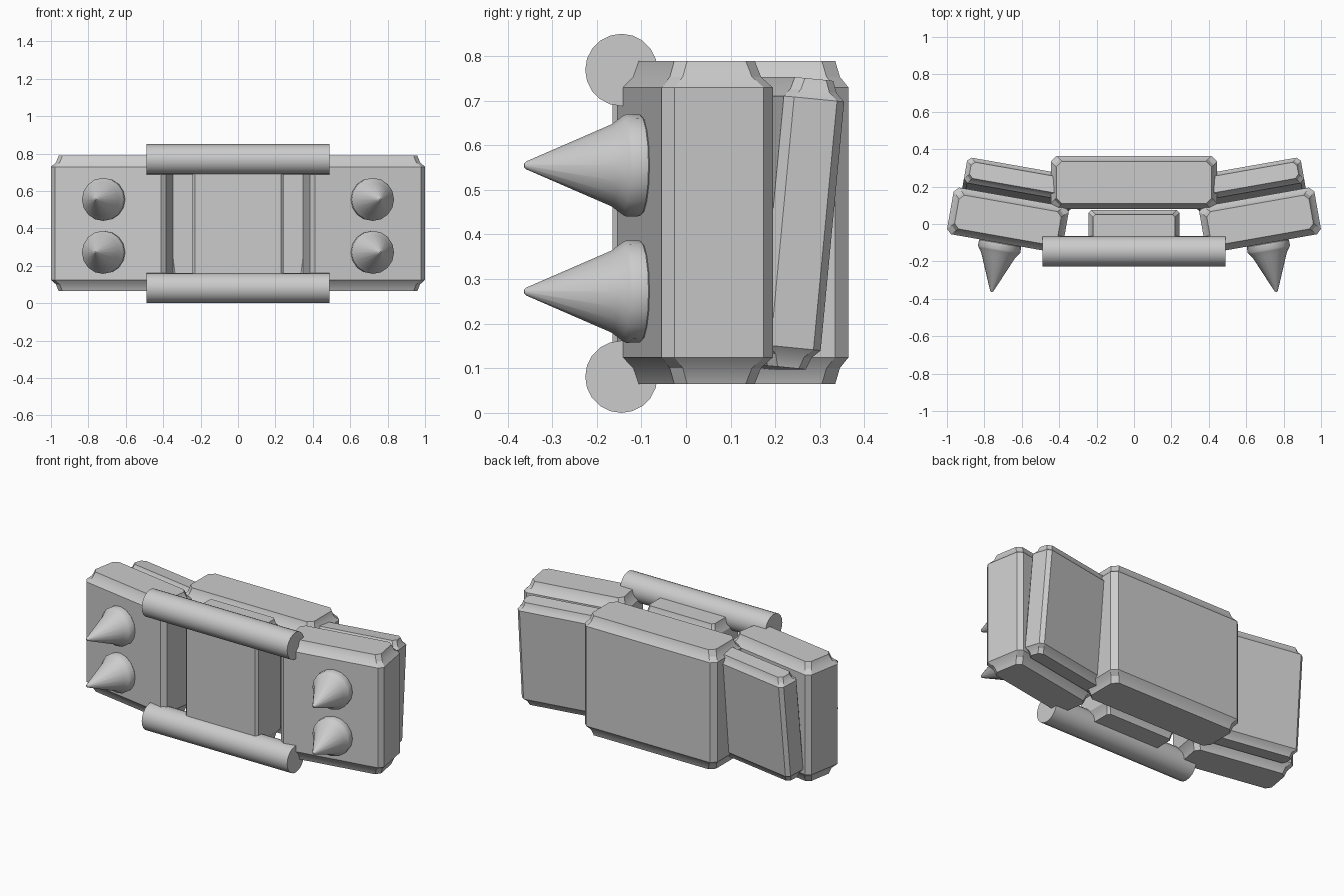
import bpy
import math
from math import radians, cos, sin, pi

old = bpy.data.objects.get("Cube")
if old:
    bpy.data.objects.remove(old, do_unlink=True)

grey = bpy.data.materials.new("plain_grey")
grey.use_nodes = True
GREY = (0.6, 0.6, 0.6, 1)
grey.diffuse_color = GREY
grey.node_tree.nodes["Principled BSDF"].inputs["Base Color"].default_value = GREY


def loft(name, rings, location, rotation=(0, 0, 0), smooth=25):
    """Skin a stack of equal-length rings and cap both ends."""
    n = len(rings[0])
    verts = [v for ring in rings for v in ring]
    faces = [(k * n + i, k * n + (i + 1) % n, (k + 1) * n + (i + 1) % n, (k + 1) * n + i)
             for k in range(len(rings) - 1) for i in range(n)]
    faces.append(tuple(reversed(range(n))))
    faces.append(tuple(range(len(verts) - n, len(verts))))
    mesh = bpy.data.meshes.new(name)
    mesh.from_pydata(verts, [], faces)
    mesh.materials.append(grey)
    obj = bpy.data.objects.new(name, mesh)
    bpy.context.collection.objects.link(obj)
    obj.location = location
    obj.rotation_euler = [radians(a) for a in rotation]
    bpy.ops.object.select_all(action="DESELECT")
    bpy.context.view_layer.objects.active = obj
    obj.select_set(True)
    bpy.ops.object.shade_smooth_by_angle(angle=radians(smooth))
    return obj


def block(name, size, location, rotation=(0, 0, 0), corner=0.025, inset=0.035, rise=0.06):
    """Box with chamfered uprights and slightly hollow chamfers at top and bottom."""
    w, d, h = (s / 2 for s in size)

    def ring(z, i):
        a, b = w - i, d - i
        c = corner
        return [(a - c, -b, z), (a, c - b, z), (a, b - c, z), (a - c, b, z),
                (c - a, b, z), (-a, b - c, z), (-a, c - b, z), (c - a, -b, z)]

    lower = [(-h, inset), (-h + rise * 0.6, inset * 0.65), (-h + rise, 0)]
    levels = lower + [(-z, i) for z, i in reversed(lower)]
    return loft(name, [ring(z, i) for z, i in levels], location, rotation)


def spike(name, location, rotation, sides=16):
    """Turned spike with a rounded collar, pointing along local -y."""
    profile = [(0.1, -0.012), (0.114, 0.004), (0.115, 0.035), (0.109, 0.045),
               (0.092, 0.068), (0.009, 0.262), (0.004, 0.267)]
    rings = [[(r * cos(2 * pi * i / sides), -t, r * sin(2 * pi * i / sides))
              for i in range(sides)] for r, t in profile]
    return loft(name, rings, location, rotation, 35)


def bar(name, z, sides=20, radius=0.081):
    """Horizontal round bar."""
    rings = [[(x, radius * cos(2 * pi * i / sides), radius * sin(2 * pi * i / sides))
              for i in range(sides)] for x in (-0.488, 0.488)]
    return loft(name, rings, (0, -0.145, z), smooth=35)


MID = 0.427

# Centre blocks
block("back_block", (0.89, 0.285, 0.725), (0, 0.222, MID), corner=0.03, inset=0.03)
block("centre_block", (0.487, 0.24, 0.725), (0, -0.045, MID), corner=0.014, inset=0.025)

# Mirrored side parts
for side, s in (("right", -1), ("left", 1)):
    turn = 10 * s
    block(side + "_front_block", (0.625, 0.253, 0.725), (s * 0.674, 0.02, MID), (0, 0, turn))
    block(side + "_back_plate", (0.6, 0.138, 0.65), (s * 0.61, 0.212, 0.425),
          (-5.5, 0, turn), corner=0.02, inset=0.025, rise=0.045)
    for level, z in (("lower", 0.272), ("upper", 0.555)):
        spike(f"{side}_{level}_spike", (s * 0.715, -0.1, z), (0, 0, turn))

# Front bars
bar("lower_bar", 0.081)
bar("upper_bar", 0.769)
